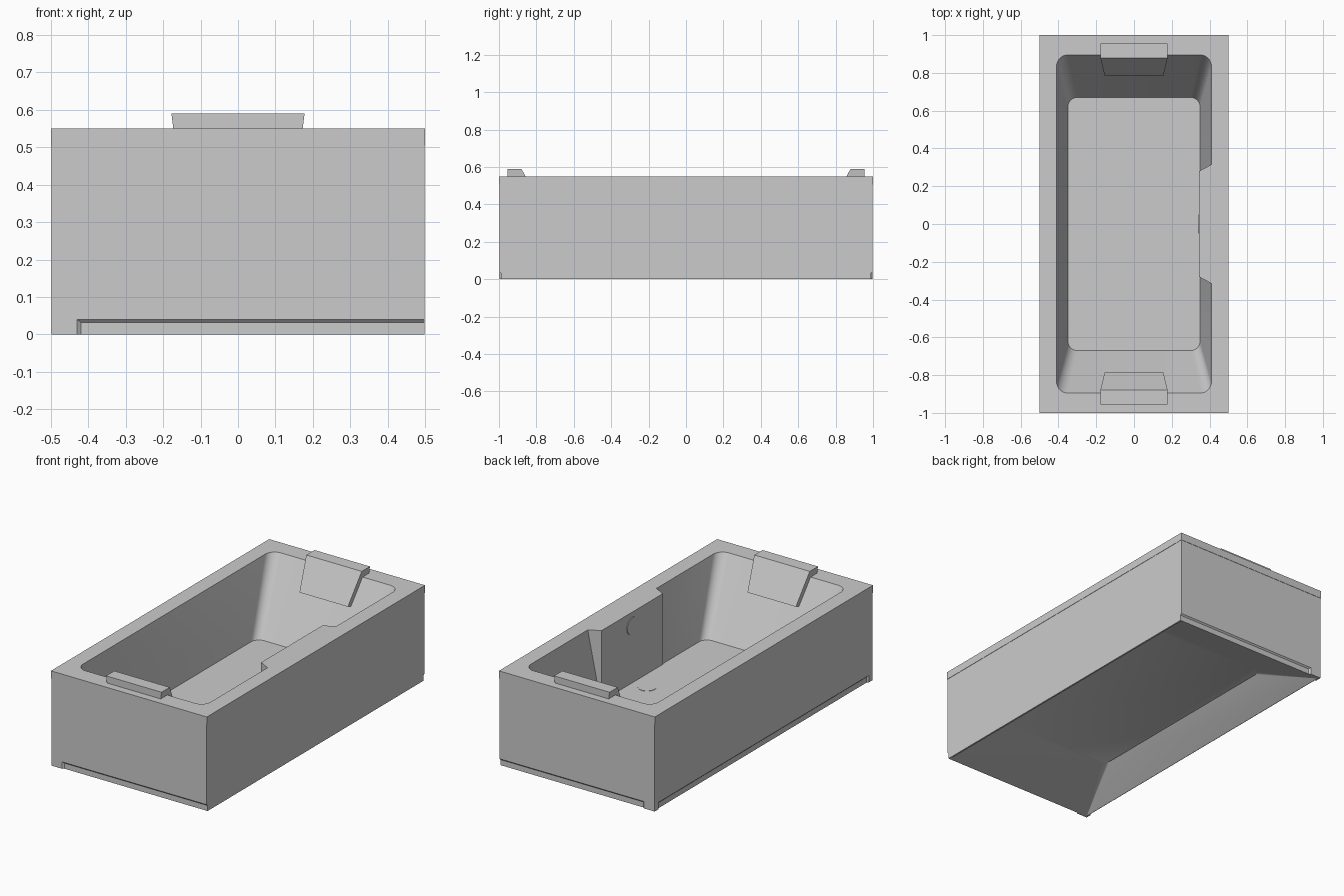
import bpy, bmesh, math

cube = bpy.data.objects.get("Cube")
if cube:
    bpy.data.objects.remove(cube, do_unlink=True)

grey = bpy.data.materials.new("light_grey")
grey.use_nodes = True
grey.diffuse_color = (0.6, 0.6, 0.6, 1)
grey.node_tree.nodes["Principled BSDF"].inputs["Base Color"].default_value = (0.6, 0.6, 0.6, 1)


def loft(name, rings):
    """Closed solid through rings of equal point count."""
    bm = bmesh.new()
    loops = [[bm.verts.new(p) for p in ring] for ring in rings]
    for a, b in zip(loops, loops[1:]):
        for i in range(len(a)):
            j = (i + 1) % len(a)
            bm.faces.new((a[i], a[j], b[j], b[i]))
    bm.faces.new(loops[0])
    bm.faces.new(loops[-1])
    bmesh.ops.recalc_face_normals(bm, faces=bm.faces)
    mesh = bpy.data.meshes.new(name)
    bm.to_mesh(mesh)
    bm.free()
    mesh.materials.append(grey)
    obj = bpy.data.objects.new(name, mesh)
    bpy.context.scene.collection.objects.link(obj)
    return obj


def rect(hx, hy, z):
    return [(-hx, -hy, z), (hx, -hy, z), (hx, hy, z), (-hx, hy, z)]


def rounded(hx, hy, z, r, steps=8):
    pts = []
    for k, (sx, sy) in enumerate([(1, 1), (-1, 1), (-1, -1), (1, -1)]):
        for i in range(steps + 1):
            a = math.pi / 2 * (k + i / steps)
            pts.append((sx * (hx - r) + r * math.cos(a), sy * (hy - r) + r * math.sin(a), z))
    return pts


def cut(target, cutter):
    """Subtract the cutter for good and delete it."""
    mod = target.modifiers.new("cut", 'BOOLEAN')
    mod.operation = 'DIFFERENCE'
    mod.solver = 'EXACT'
    mod.object = cutter
    graph = bpy.context.evaluated_depsgraph_get()
    mesh = bpy.data.meshes.new_from_object(target.evaluated_get(graph))
    target.modifiers.clear()
    target.data = mesh
    bpy.data.objects.remove(cutter, do_unlink=True)


def smooth(obj):
    bpy.ops.object.select_all(action='DESELECT')
    obj.select_set(True)
    bpy.context.view_layer.objects.active = obj
    bpy.ops.object.shade_smooth_by_angle(angle=math.radians(25))


# Tub body with a slightly overhanging rim
tub = loft("tub_body", [rect(.498, .998, 0), rect(.498, .998, .505),
                        rect(.5, 1, .505), rect(.5, 1, .55)])

# Basin hollow, kept clear of the raised waste housing on one long side
basin = loft("basin_cutter", [rounded(.35, .67, .14, .05), rounded(.41, .895, .55, .06),
                              rounded(.41, .895, .65, .06)])
housing_plan = [(.345, -.28), (.41, -.315), (.6, -.315), (.6, .315), (.41, .315), (.345, .28)]
housing = loft("housing_cutter", [[(x, y, z) for x, y in housing_plan] for z in (.05, .8)])
cut(basin, housing)
cut(tub, basin)

# Hollow underside rising to the floor
cut(tub, loft("underside_cutter", [rounded(.488, .985, -.05, .002), rounded(.488, .985, 0, .002),
                                   rounded(.35, .67, .134, .05)]))


# Toe recesses with chamfered edges at both ends and one long side
def toe_ring(side, depth, start, top):
    y = side * (1 - depth)
    return [(start, y, -.1), (.7, y, -.1), (.7, y, top), (start, y, top)]


for side in (-1, 1):
    cut(tub, loft("toe_cutter", [toe_ring(side, -.05, -.43, .04), toe_ring(side, .002, -.43, .04),
                                 toe_ring(side, .01, -.42, .032)]))


def side_ring(x, hy, top):
    return [(x, -hy, -.1), (x, hy, -.1), (x, hy, top), (x, -hy, top)]


cut(tub, loft("toe_cutter", [side_ring(-.55, .965, .04), side_ring(-.498, .965, .04),
                             side_ring(-.49, .955, .032)]))
smooth(tub)

# Headrests hooked over each end of the rim, narrowing downwards
pad = [(.955, .55), (.955, .59), (.88, .59), (.785, .415), (.82, .405), (.894, .55)]
for side, label in ((-1, "front"), (1, "back")):
    loft(label + "_headrest", [[(s * (.178 - (.59 - z) * .13), side * y, z) for y, z in pad]
                               for s in (-1, 1)])


# Drain and overflow discs
def circle(point, r=.05, n=32):
    return [point(r * math.cos(2 * math.pi * i / n), r * math.sin(2 * math.pi * i / n))
            for i in range(n)]


smooth(loft("drain", [circle(lambda u, v: (.25 + u, v, z)) for z in (.139, .142)]))
smooth(loft("overflow", [circle(lambda u, v: (x, u, .47 + v)) for x in (.346, .341)]))
